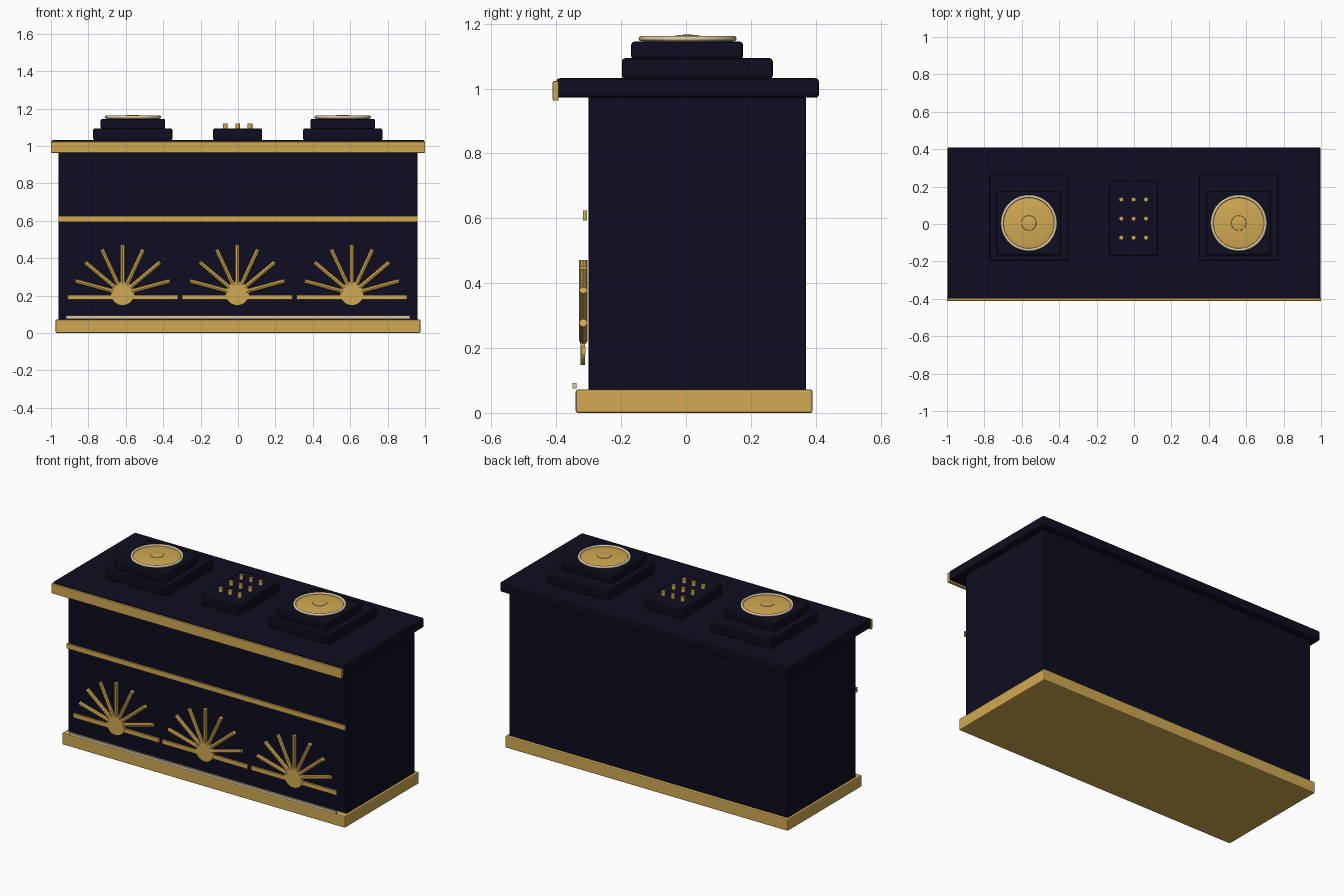
import bpy, math
from mathutils import Vector

if "Cube" in bpy.data.objects:
    bpy.data.objects.remove(bpy.data.objects["Cube"])


def material(name, rgb):
    m = bpy.data.materials.new(name)
    m.diffuse_color = (*rgb, 1)
    m.use_nodes = True
    m.node_tree.nodes["Principled BSDF"].inputs["Base Color"].default_value = m.diffuse_color
    return m


NAVY = material("midnight navy", (0.004, 0.004, 0.015))
GOLD = material("gold", (0.64, 0.40, 0.085))
CREAM = material("pale champagne", (0.70, 0.58, 0.36))


def finish(ob, name, mat, bevel=0.0, smooth=False):
    ob.name = name
    ob.data.materials.append(mat)
    if bevel:
        mod = ob.modifiers.new("soft edges", 'BEVEL')
        mod.width = bevel
        mod.segments = 2
    if smooth:
        bpy.ops.object.shade_smooth_by_angle(angle=math.radians(40))
    return ob


def box(name, mat, x, y, z, bevel=0.0):
    """Box from (min, max) ranges on each axis."""
    bpy.ops.mesh.primitive_cube_add(size=1)
    ob = bpy.context.object
    ob.location = [(a + b) / 2 for a, b in (x, y, z)]
    ob.scale = [b - a for a, b in (x, y, z)]
    bpy.ops.object.transform_apply(location=False, rotation=False, scale=True)
    return finish(ob, name, mat, bevel)


def rod(name, mat, start, end, radius, sides, smooth=False):
    """Cylinder between two points."""
    a, b = Vector(start), Vector(end)
    bpy.ops.mesh.primitive_cylinder_add(vertices=sides, radius=radius,
                                        depth=(b - a).length, location=(a + b) / 2)
    ob = bpy.context.object
    ob.rotation_euler = (b - a).to_track_quat('Z', 'Y').to_euler()
    return finish(ob, name, mat, 0, smooth)


def lathe(name, mat, profile, location, sides=48):
    """Surface of revolution from (radius, height) points, ending on the axis."""
    verts, faces = [], []
    for r, z in profile:
        for i in range(sides):
            t = math.tau * i / sides
            verts.append((r * math.cos(t), r * math.sin(t), z))
    for k in range(len(profile) - 1):
        for i in range(sides):
            j = (i + 1) % sides
            faces.append((k * sides + i, k * sides + j,
                          (k + 1) * sides + j, (k + 1) * sides + i))
    faces.append([(len(profile) - 1) * sides + i for i in range(sides)])
    me = bpy.data.meshes.new(name)
    me.from_pydata(verts, [], faces)
    ob = bpy.data.objects.new(name, me)
    ob.location = location
    bpy.context.collection.objects.link(ob)
    bpy.context.view_layer.objects.active = ob
    bpy.ops.object.select_all(action='DESELECT')
    ob.select_set(True)
    return finish(ob, name, mat, 0, True)


# Counter body, plinth and top slab
box("counter_body", NAVY, (-0.96, 0.96), (-0.30, 0.37), (0.06, 0.98), 0.006)
box("plinth", GOLD, (-0.975, 0.975), (-0.34, 0.39), (0, 0.072), 0.006)
box("counter_top", NAVY, (-0.998, 0.998), (-0.40, 0.41), (0.972, 1.032), 0.01)

# Front trim strips
box("top_trim", GOLD, (-1, 1), (-0.411, -0.393), (0.963, 1.023), 0.003)
box("middle_trim", GOLD, (-0.96, 0.96), (-0.317, -0.306), (0.594, 0.624))
box("plinth_trim", CREAM, (-0.92, 0.92), (-0.35, -0.338), (0.075, 0.092))

# Sunburst ornaments
for cx in (-0.613, 0, 0.613):
    cx -= 0.004
    cz = 0.21
    box("sunburst_bar", GOLD, (cx - 0.295, cx + 0.295), (-0.322, -0.310), (0.178, 0.204))
    rod("sunburst_disc", GOLD, (cx, -0.325, cz), (cx, -0.311, cz), 0.063, 32, True)
    for k in range(7):
        a = math.radians(15 + 25 * k)
        c, s = math.cos(a), math.sin(a)
        rod("sunburst_ray", GOLD, (cx + 0.05 * c, -0.317, cz + 0.05 * s),
            (cx + 0.262 * c, -0.317, cz + 0.262 * s), 0.0128, 8)

# Stepped stands with a round dial on each side
for cx in (-0.562, 0.56):
    box("stand_lower", NAVY, (cx - 0.212, cx + 0.212), (-0.198, 0.268), (1.03, 1.094), 0.01)
    box("stand_upper", NAVY, (cx - 0.173, cx + 0.173), (-0.169, 0.176), (1.09, 1.145), 0.01)
    bpy.ops.mesh.primitive_torus_add(major_radius=0.143, minor_radius=0.008,
                                     major_segments=48, minor_segments=10,
                                     location=(cx, 0.005, 1.154))
    finish(bpy.context.object, "dial_ring", CREAM, 0, True)
    lathe("dial_dome", GOLD, [(0.142, 1.144), (0.138, 1.152), (0.115, 1.156),
                              (0.08, 1.159), (0.04, 1.161)], (cx, 0.005, 0))
    lathe("dial_cap", GOLD, [(0.042, 1.159), (0.039, 1.163), (0.025, 1.1655),
                             (0.008, 1.1665)], (cx, 0.005, 0), 32)

# Central key pad with nine buttons
box("key_pad", NAVY, (-0.133, 0.129), (-0.172, 0.23), (1.03, 1.094), 0.01)
for bx in (-0.068, -0.002, 0.064):
    for by in (-0.073, 0.029, 0.131):
        rod("key_button", GOLD, (bx, by, 1.09), (bx, by, 1.12), 0.0125, 12, True)
